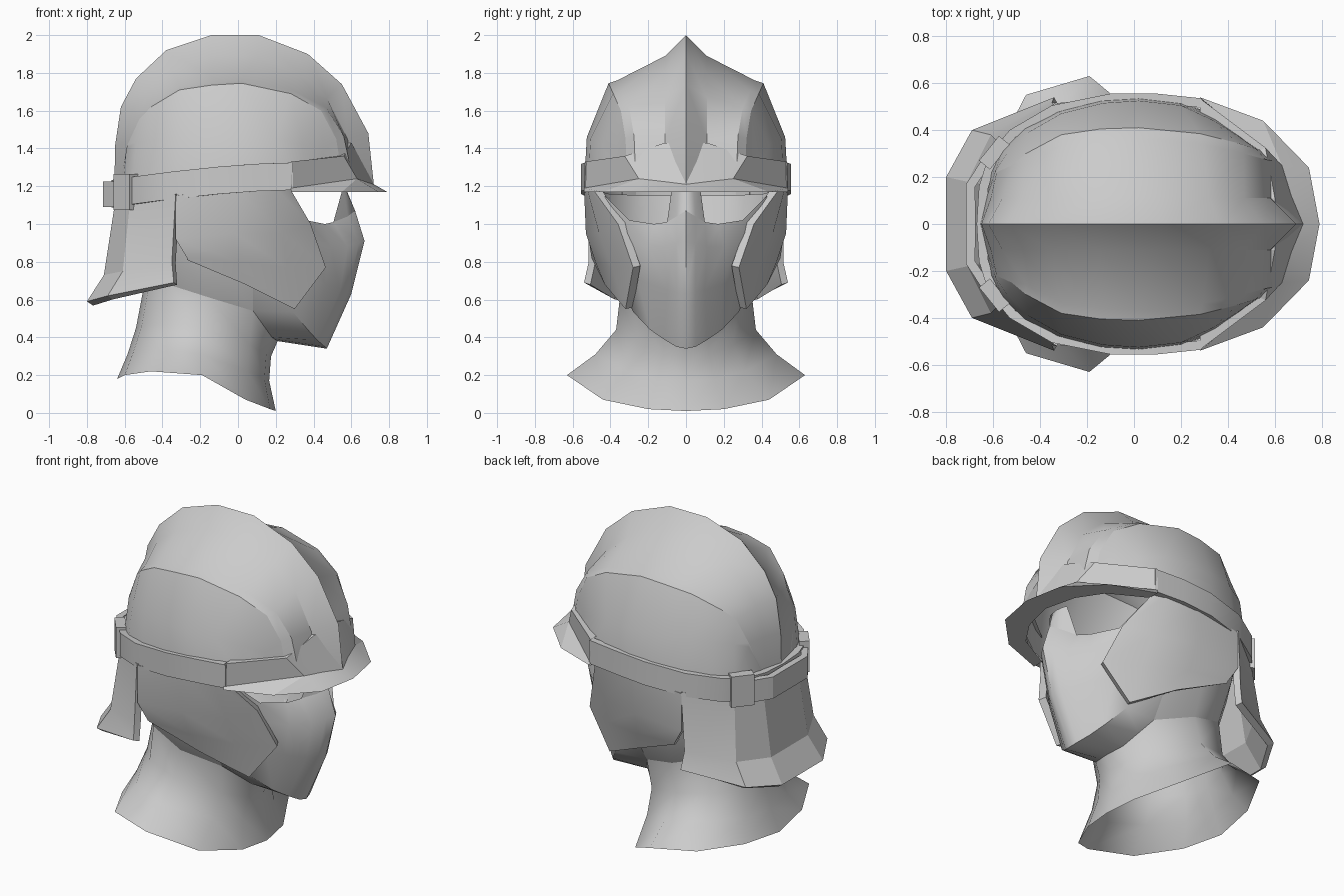
import bpy, math
from mathutils import Vector

steel = bpy.data.materials.new("pale_grey")
steel.diffuse_color = (0.6, 0.6, 0.6, 1)


def finish(obj, thick=0, offset=-1, angle=30):
    """Mirror across y = 0, thicken and shade the part."""
    obj.data.materials.append(steel)
    m = obj.modifiers.new("mirror", 'MIRROR')
    m.use_axis = (False, True, False)
    m.use_clip = True
    m.merge_threshold = 0.002
    if thick:
        s = obj.modifiers.new("thickness", 'SOLIDIFY')
        s.thickness, s.offset = thick, offset
    bpy.ops.object.select_all(action='DESELECT')
    obj.select_set(True)
    bpy.context.view_layer.objects.active = obj
    bpy.ops.object.convert(target='MESH')
    bpy.ops.object.shade_smooth_by_angle(angle=math.radians(angle))


def loft(name, rows, flip=False, **kw):
    """Skin of quads between rows of equal length."""
    n = len(rows[0])
    verts = [p for r in rows for p in r]
    faces = []
    for r in range(len(rows) - 1):
        for c in range(n - 1):
            a = r * n + c
            f = [a, a + 1, a + n + 1, a + n]
            # drop repeated corners where rows pinch together
            keep = []
            for i in f:
                if all((Vector(verts[i]) - Vector(verts[j])).length > 1e-5 for j in keep):
                    keep.append(i)
            if len(keep) > 2:
                faces.append(keep[::-1] if flip else keep)
    me = bpy.data.meshes.new(name)
    me.from_pydata(verts, [], faces)
    me.validate()
    obj = bpy.data.objects.new(name, me)
    bpy.context.collection.objects.link(obj)
    finish(obj, **kw)
    return obj


# Dome: crest ridge, crest foot, panel edge, ledge edge, lower shell, rim
ridge = [(-.655, 1.2), (-.65, 1.42), (-.62, 1.62), (-.54, 1.77), (-.38, 1.92), (-.14, 2.0),
         (.11, 2.0), (.37, 1.9), (.55, 1.74), (.69, 1.48), (.72, 1.2)]
foot = [(-.63, 1.2), (-.61, 1.42), (-.56, 1.6), (-.48, 1.72), (-.35, 1.82), (-.14, 1.89),
        (.1, 1.89), (.32, 1.8), (.47, 1.67), (.58, 1.45), (.62, 1.2)]
edge = [(-.62, .14, 1.22), (-.585, .22, 1.42), (-.52, .25, 1.56), (-.46, .3, 1.62),
        (-.31, .38, 1.71), (-.14, .405, 1.735), (.02, .41, 1.745), (.28, .385, 1.69),
        (.44, .345, 1.6), (.52, .32, 1.45), (.56, .31, 1.2)]
side = [(-.62, .14, 1.22), (-.59, .225, 1.4), (-.54, .3, 1.43), (-.45, .39, 1.45),
        (-.31, .47, 1.46), (-.13, .515, 1.46), (.02, .525, 1.46), (.2, .505, 1.45),
        (.34, .44, 1.42), (.45, .37, 1.38), (.53, .32, 1.2)]
rim = [(-.63, .14), (-.61, .22), (-.56, .32), (-.47, .41), (-.33, .48), (-.14, .53),
       (.02, .54), (.2, .52), (.36, .45), (.47, .37), (.53, .32)]
panel = [p if i < 3 else (p[0] + .04 * (i > 6) * (i - 6) / 3, p[1] - .045, p[2] + .015)
         for i, p in enumerate(edge)]
loft("dome", [[(x, 0, z) for x, z in ridge], [(x, .11, z) for x, z in foot], panel, edge])
loft("dome_side", [edge, side, [(x, y, 1.2) for x, y in rim]], angle=35)

# Band round the sides and back
band = [(.29, .535), (.1, .555), (-.1, .555), (-.35, .505), (-.53, .4), (-.62, .29), (-.66, .16), (-.67, 0)]


def band_row(base):
    return [(x, y, base - .1 * max(0, .28 - x) ** 1.6) for x, y in band]


loft("head_band", [band_row(1.18), band_row(1.325)], thick=.04)

# Rear strap and its clips
strap = [(-.59, .345), (-.65, .27), (-.715, .17), (-.715, 0)]
loft("rear_strap", [[(x, y, z) for x, y in strap] for z in (1.09, 1.225)], thick=.04)
clip = [(-.575, .375), (-.66, .27)]
loft("strap_clip", [[(x, y, z) for x, y in clip] for z in (1.075, 1.265)], thick=.06)

# Brow plate with its brim
loft("brow_brim", [
    [(.28, .47, 1.33), (.51, .3, 1.36), (.55, .11, 1.43), (.56, 0, 1.43)],
    [(.28, .535, 1.33), (.56, .325, 1.36), (.6, .11, 1.43), (.61, 0, 1.43)],
    [(.28, .54, 1.19), (.63, .25, 1.24), (.67, .12, 1.225), (.72, 0, 1.21)],
    [(.28, .54, 1.17), (.55, .44, 1.17), (.745, .24, 1.17), (.79, 0, 1.17)],
    [(.28, .47, 1.17), (.5, .35, 1.17), (.6, .2, 1.17), (.65, 0, 1.17)]], angle=15)

# Flared neck guard
loft("neck_guard", [
    [(-.33, .52, 1.16), (-.57, .34, 1.13), (-.65, .17, 1.12), (-.65, 0, 1.12)],
    [(-.35, .515, .8), (-.61, .38, .75), (-.71, .18, .73), (-.71, 0, .73)],
    [(-.34, .54, .69), (-.69, .4, .62), (-.8, .2, .59), (-.8, 0, .59)]],
    flip=True, thick=.04, angle=15)

# Cheek plates
loft("cheek_plate", [
    [(-.33, .515, 1.15), (-.02, .54, 1.19), (.2, .525, 1.19), (.28, .49, 1.18)],
    [(-.33, .515, .92), (-.02, .53, .95), (.24, .46, .95), (.385, .36, 1.0)],
    [(-.27, .5, .82), (0, .48, .8), (.26, .39, .77), (.465, .28, .77)],
    [(-.27, .49, .81), (.04, .43, .68), (.22, .355, .59), (.3, .32, .55)]],
    thick=.045, angle=32)

# Face mask: nose bridge, eye edge, cheeks, jaw and under-chin
loft("nose_bridge", [[(.57, 0, 1.19), (.565, .04, 1.19), (.555, .075, 1.19)],
                     [(.62, 0, 1.07), (.58, .05, 1.04), (.505, .1, 1.01)]], flip=True, angle=60)
loft("face_mask", [
    [(.62, 0, 1.07), (.58, .05, 1.04), (.505, .1, 1.01), (.46, .17, 1.0), (.36, .3, 1.02), (.29, .43, 1.15)],
    [(.67, 0, .91), (.64, .05, .9), (.58, .11, .88), (.49, .2, .88), (.41, .28, .9), (.26, .39, .92)],
    [(.6, 0, .63), (.58, .05, .64), (.54, .1, .65), (.46, .19, .68), (.37, .26, .71), (.22, .34, .72)],
    [(.47, 0, .34), (.46, .05, .35), (.42, .11, .385), (.37, .19, .44), (.29, .28, .535), (.1, .35, .69)],
    [(.21, 0, .38), (.195, .06, .39), (.18, .12, .4), (.13, .195, .47), (.08, .27, .54), (.06, .37, .71)]],
    flip=True, angle=40)

# Neck with spreading collar
loft("neck", [
    [(.2, 0, .01), (.17, .2, .02), (.04, .44, .07), (-.19, .63, .2), (-.46, .55, .22), (-.6, .28, .2), (-.64, 0, .18)],
    [(.165, 0, .17), (.14, .15, .18), (.05, .31, .22), (-.19, .48, .31), (-.42, .4, .34), (-.555, .2, .32), (-.585, 0, .31)],
    [(.175, 0, .3), (.15, .12, .31), (.06, .25, .36), (-.18, .37, .44), (-.39, .31, .47), (-.51, .16, .46), (-.54, 0, .45)],
    [(.21, 0, .38), (.18, .12, .4), (.08, .27, .54), (-.15, .35, .61), (-.37, .3, .68), (-.47, .15, .68), (-.5, 0, .66)]],
    angle=60)
loft("head_back", [
    [(.08, .27, .54), (-.15, .35, .61), (-.37, .3, .68), (-.47, .15, .68), (-.5, 0, .66)],
    [(.08, .38, .72), (-.15, .45, .85), (-.38, .4, .9), (-.51, .2, .9), (-.54, 0, .9)],
    [(.1, .47, 1.18), (-.15, .48, 1.18), (-.42, .41, 1.16), (-.56, .22, 1.15), (-.6, 0, 1.15)]],
    angle=60)
